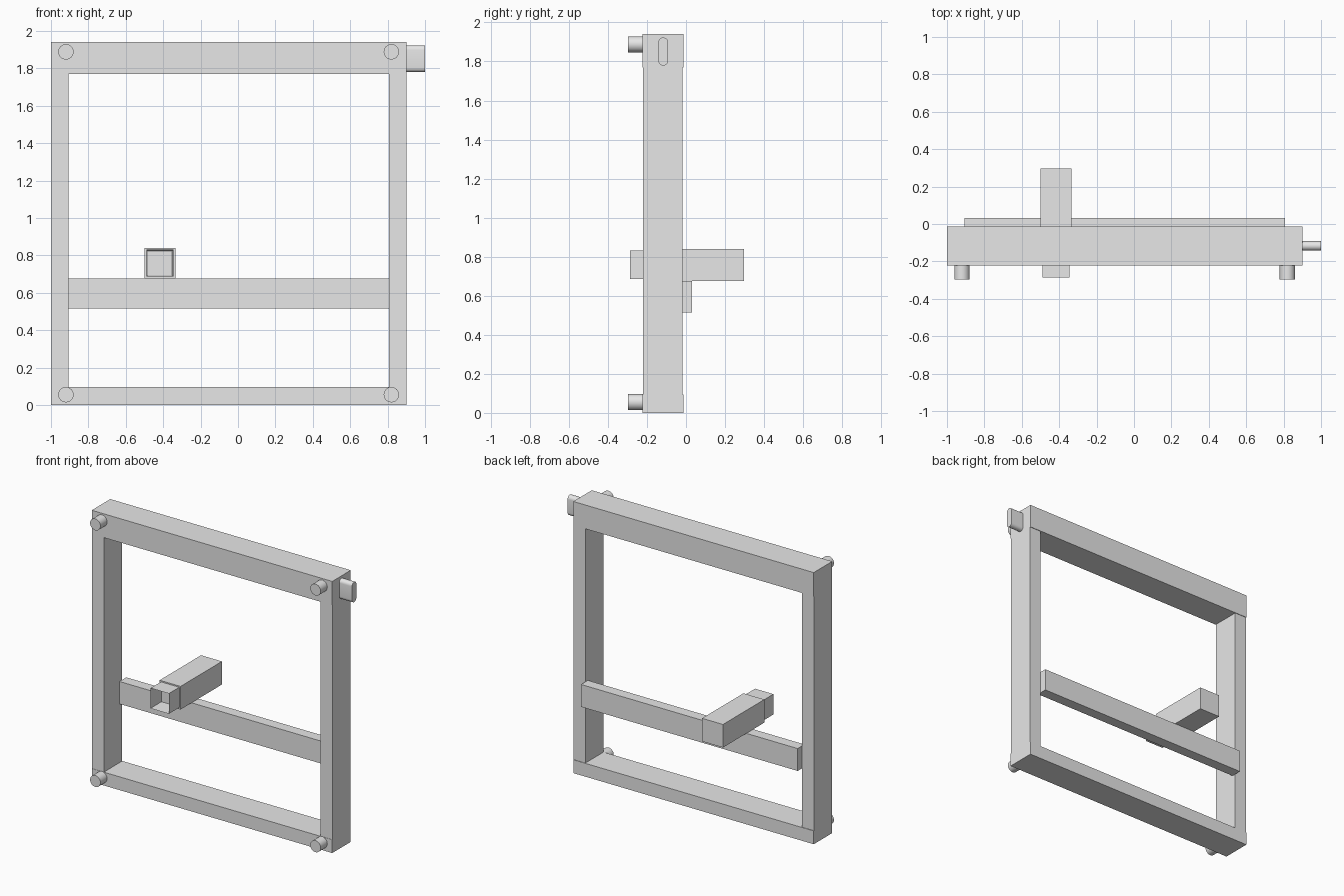
import bpy, bmesh, math
from mathutils import Matrix

cube = bpy.data.objects.get("Cube")
if cube:
    bpy.data.objects.remove(cube, do_unlink=True)

grey = bpy.data.materials.new("plain grey")
grey.use_nodes = True
grey.diffuse_color = (0.8, 0.8, 0.8, 1)
grey.node_tree.nodes["Principled BSDF"].inputs["Base Color"].default_value = (0.8, 0.8, 0.8, 1)


def finish(name, bm):
    bmesh.ops.recalc_face_normals(bm, faces=bm.faces)
    mesh = bpy.data.meshes.new(name)
    bm.to_mesh(mesh)
    bm.free()
    mesh.materials.append(grey)
    ob = bpy.data.objects.new(name, mesh)
    bpy.context.collection.objects.link(ob)
    return ob


def box_bm(x, y, z):
    bm = bmesh.new()
    bmesh.ops.create_cube(bm, size=1)
    for v in bm.verts:
        v.co = [lo + (c + 0.5) * (hi - lo) for c, (lo, hi) in zip(v.co, (x, y, z))]
    return bm


def box(name, x, y, z):
    return finish(name, box_bm(x, y, z))


def smooth(ob):
    bpy.ops.object.select_all(action="DESELECT")
    ob.select_set(True)
    bpy.context.view_layer.objects.active = ob
    bpy.ops.object.shade_smooth_by_angle(angle=math.radians(35))


# Upright rectangular frame
rail_y, post_y, post_z = (-0.222, -0.013), (-0.22, -0.017), (0.095, 1.77)
box("top_rail", (-1, 0.9), rail_y, (1.77, 1.94))
box("bottom_rail", (-1, 0.9), rail_y, (0, 0.095))
box("right_post", (-1, -0.905), post_y, post_z)
box("left_post", (0.807, 0.9), post_y, post_z)

# Cross bar set towards the back
box("cross_bar", (-0.905, 0.807), (-0.045, 0.032), (0.515, 0.675))

# Arm resting on the cross bar, with an open square socket in front
box("arm", (-0.5, -0.335), (-0.17, 0.297), (0.675, 0.84))
bm = box_bm((-0.49, -0.345), (-0.287, -0.17), (0.686, 0.831))
front = [f for f in bm.faces if f.calc_center_median().y < -0.28]
bmesh.ops.inset_region(bm, faces=front, thickness=0.01)
for v in front[0].verts:
    v.co.y = -0.175
finish("arm_socket", bm)

# Round pegs at the four corners
for side, x in (("right", -0.92), ("left", 0.82)):
    for level, z in (("bottom", 0.055), ("top", 1.888)):
        bm = bmesh.new()
        bmesh.ops.create_cone(bm, cap_ends=True, segments=32, radius1=0.041, radius2=0.041,
                              depth=0.18, matrix=Matrix.Translation((x, -0.207, z))
                              @ Matrix.Rotation(math.pi / 2, 4, "X"))
        smooth(finish(f"{level}_{side}_peg", bm))

# Rounded flat tab on the upper left side
bm = bmesh.new()
radius, steps = 0.025, 12
ring = []
for centre, start in ((1.898, 0), (1.804, math.pi)):
    for i in range(steps + 1):
        a = start + math.pi * i / steps
        ring.append(bm.verts.new((0.88, -0.117 + radius * math.cos(a), centre + radius * math.sin(a))))
end = bmesh.ops.extrude_face_region(bm, geom=[bm.faces.new(ring)])["geom"]
bmesh.ops.translate(bm, vec=(0.12, 0, 0), verts=[v for v in end if isinstance(v, bmesh.types.BMVert)])
smooth(finish("side_tab", bm))
